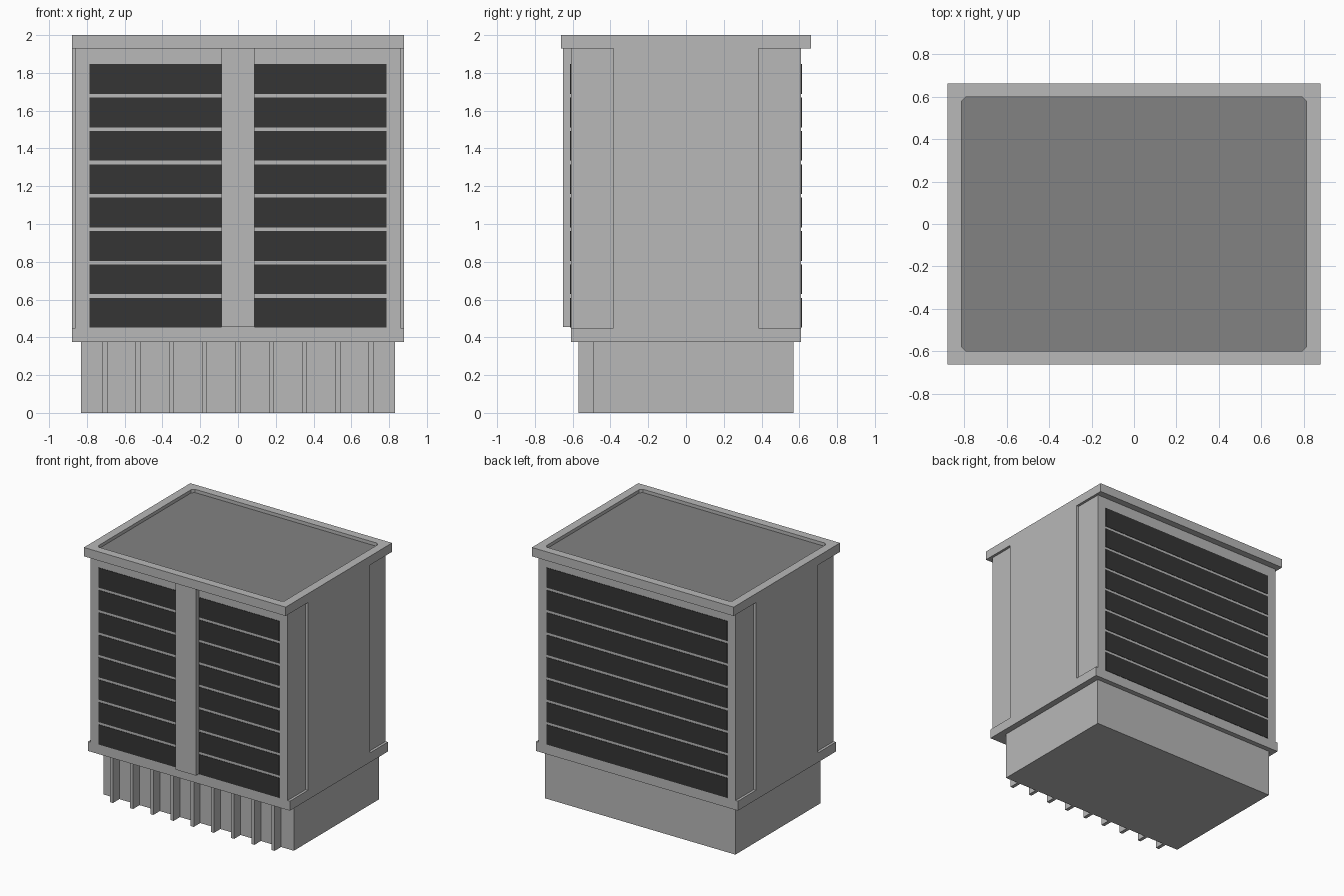
import bpy, bmesh

if "Cube" in bpy.data.objects:
    bpy.data.objects.remove(bpy.data.objects["Cube"])


def material(name, v):
    m = bpy.data.materials.new(name)
    m.diffuse_color = (v, v, v, 1)
    m.use_nodes = True
    m.node_tree.nodes["Principled BSDF"].inputs["Base Color"].default_value = m.diffuse_color
    return m


LIGHT = material("light_grey_metal", 0.48)
MID = material("mid_grey_roof", 0.225)
DARK = material("dark_grille", 0.035)


def prism(name, pts, z0, z1, mat):
    """Extrude a plan outline from z0 to z1."""
    bm = bmesh.new()
    face = bm.faces.new([bm.verts.new((x, y, z0)) for x, y in pts])
    ext = bmesh.ops.extrude_face_region(bm, geom=[face])
    for v in ext["geom"]:
        if isinstance(v, bmesh.types.BMVert):
            v.co.z = z1
    bmesh.ops.recalc_face_normals(bm, faces=bm.faces[:])
    me = bpy.data.meshes.new(name)
    bm.to_mesh(me)
    bm.free()
    me.materials.append(mat)
    ob = bpy.data.objects.new(name, me)
    bpy.context.collection.objects.link(ob)
    return ob


def box(name, x0, x1, y0, y1, z0, z1, mat):
    return prism(name, [(x0, y0), (x1, y0), (x1, y1), (x0, y1)], z0, z1, mat)


def chamfered(hx, hy, c):
    return [(-hx + c, -hy), (hx - c, -hy), (hx, -hy + c), (hx, hy - c),
            (hx - c, hy), (-hx + c, hy), (-hx, hy - c), (-hx, -hy + c)]


# Plinth with front fins
box("plinth", -0.83, 0.83, -0.49, 0.57, 0, 0.376, LIGHT)
for i in range(9):
    x = (i - 4) * 0.1763
    box("plinth_fin", x - 0.0135, x + 0.0135, -0.57, -0.488, 0, 0.376, LIGHT)

# Cabinet: lower band, then body with set-back corners
box("lower_band", -0.88, 0.88, -0.61, 0.61, 0.375, 0.45, LIGHT)
right = [(0.86, -0.61), (0.86, -0.385), (0.88, -0.385),
         (0.88, 0.385), (0.86, 0.385), (0.86, 0.61)]
prism("cabinet_body", right + [(-x, -y) for x, y in right], 0.45, 1.93, LIGHT)

# Centre post on the front
box("front_post", -0.088, 0.088, -0.65, -0.609, 0.455, 1.93, LIGHT)

# Dark grille strips: two columns in front, full width at the back
for i in range(8):
    z0 = 0.452 + i * 0.1767
    z1 = z0 + 0.157
    for s in (-1, 1):
        a, b = sorted((s * 0.088, s * 0.787))
        box("front_grille_strip", a, b, -0.613, -0.608, z0, z1, DARK)
    box("back_grille_strip", -0.787, 0.787, 0.608, 0.613, z0, z1, DARK)

# Roof cap with shallow chamfered recess and darker floor
cap = box("roof_cap", -0.88, 0.88, -0.663, 0.663, 1.93, 2.0, LIGHT)
cutter = prism("roof_recess_cutter", chamfered(0.813, 0.598, 0.02), 1.97, 2.1, LIGHT)
cutter.hide_render = True
cutter.hide_set(True)
mod = cap.modifiers.new("recess", "BOOLEAN")
mod.operation = "DIFFERENCE"
mod.solver = "EXACT"
mod.object = cutter
prism("roof_panel", chamfered(0.813, 0.598, 0.02), 1.968, 1.974, MID)
